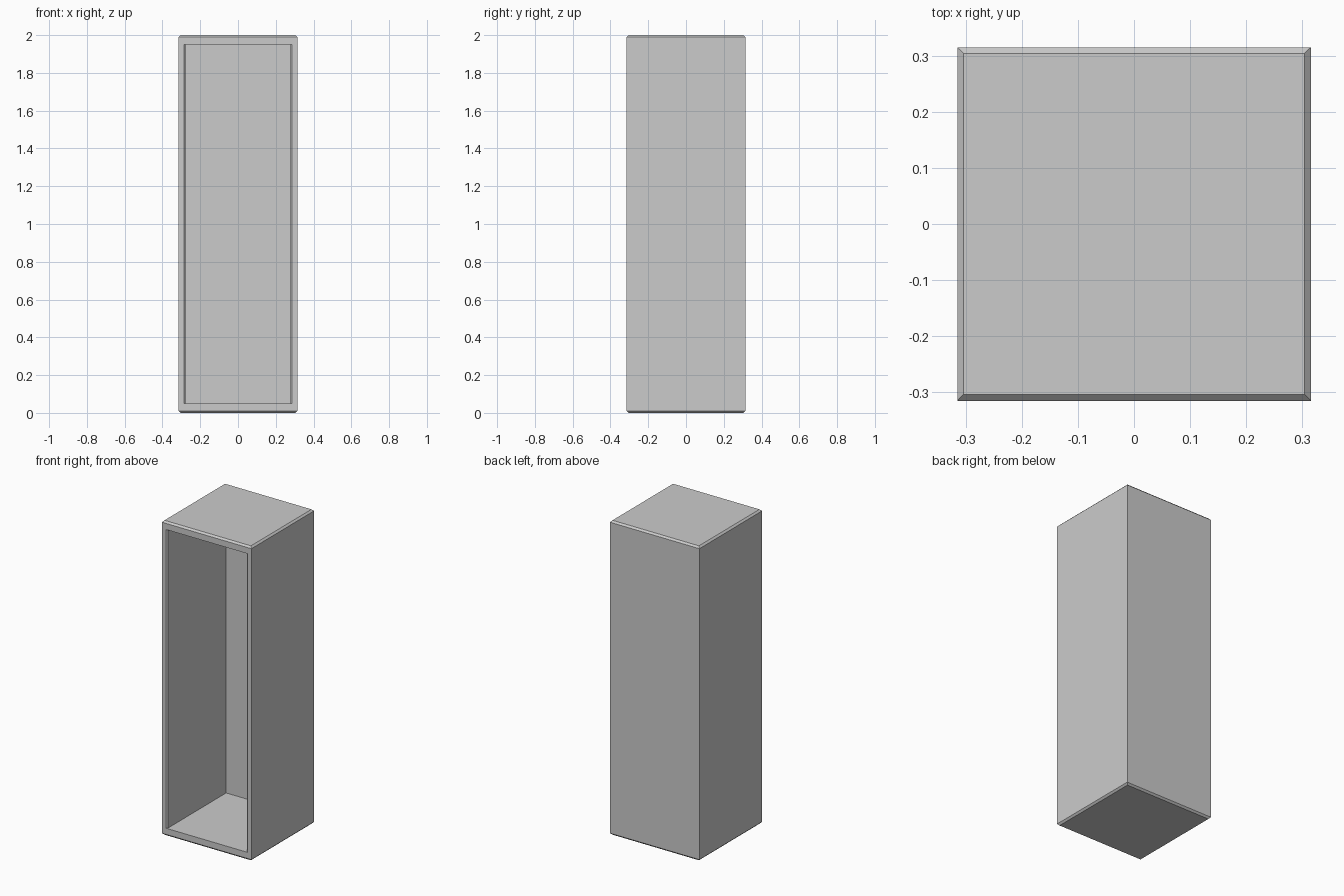
import bpy, bmesh

if "Cube" in bpy.data.objects:
    bpy.data.objects.remove(bpy.data.objects["Cube"])

H = 0.315      # half width and depth
T = 0.05       # slab thickness
W = 0.037      # wall thickness
C = 0.009      # chamfer on the inner front edges
B = 0.011      # bevel on the slab rims


def make_object(name, bm):
    bmesh.ops.recalc_face_normals(bm, faces=bm.faces)
    mesh = bpy.data.meshes.new(name)
    bm.to_mesh(mesh)
    bm.free()
    obj = bpy.data.objects.new(name, mesh)
    bpy.context.collection.objects.link(obj)
    return obj


def slab(name, z_inner, z_rim, z_outer):
    # square board whose outer face is inset to form the bevelled rim
    bm = bmesh.new()
    rings = []
    for half, z in ((H, z_inner), (H, z_rim), (H - B, z_outer)):
        rings.append([bm.verts.new((half * sx, half * sy, z))
                      for sx, sy in ((-1, -1), (1, -1), (1, 1), (-1, 1))])
    for a, b in zip(rings, rings[1:]):
        for i in range(4):
            j = (i + 1) % 4
            bm.faces.new((a[i], a[j], b[j], b[i]))
    bm.faces.new(rings[0])
    bm.faces.new(rings[-1])
    return make_object(name, bm)


# Top and bottom boards
slab("bottom_board", T, B, 0)
slab("top_board", 2 - T, 2 - B, 2)

# Side and back walls: a U-shaped plan extruded between the boards
right = [(H, H), (H, -H), (H - W + C, -H), (H - W, -H + C), (H - W, H - W)]
plan = right + [(-x, y) for x, y in reversed(right)]
bm = bmesh.new()
face = bm.faces.new([bm.verts.new((x, y, T)) for x, y in plan])
ext = bmesh.ops.extrude_face_region(bm, geom=[face], use_keep_orig=True)
top_verts = [g for g in ext["geom"] if isinstance(g, bmesh.types.BMVert)]
bmesh.ops.translate(bm, verts=top_verts, vec=(0, 0, 2 - 2 * T))
make_object("side_and_back_walls", bm)
